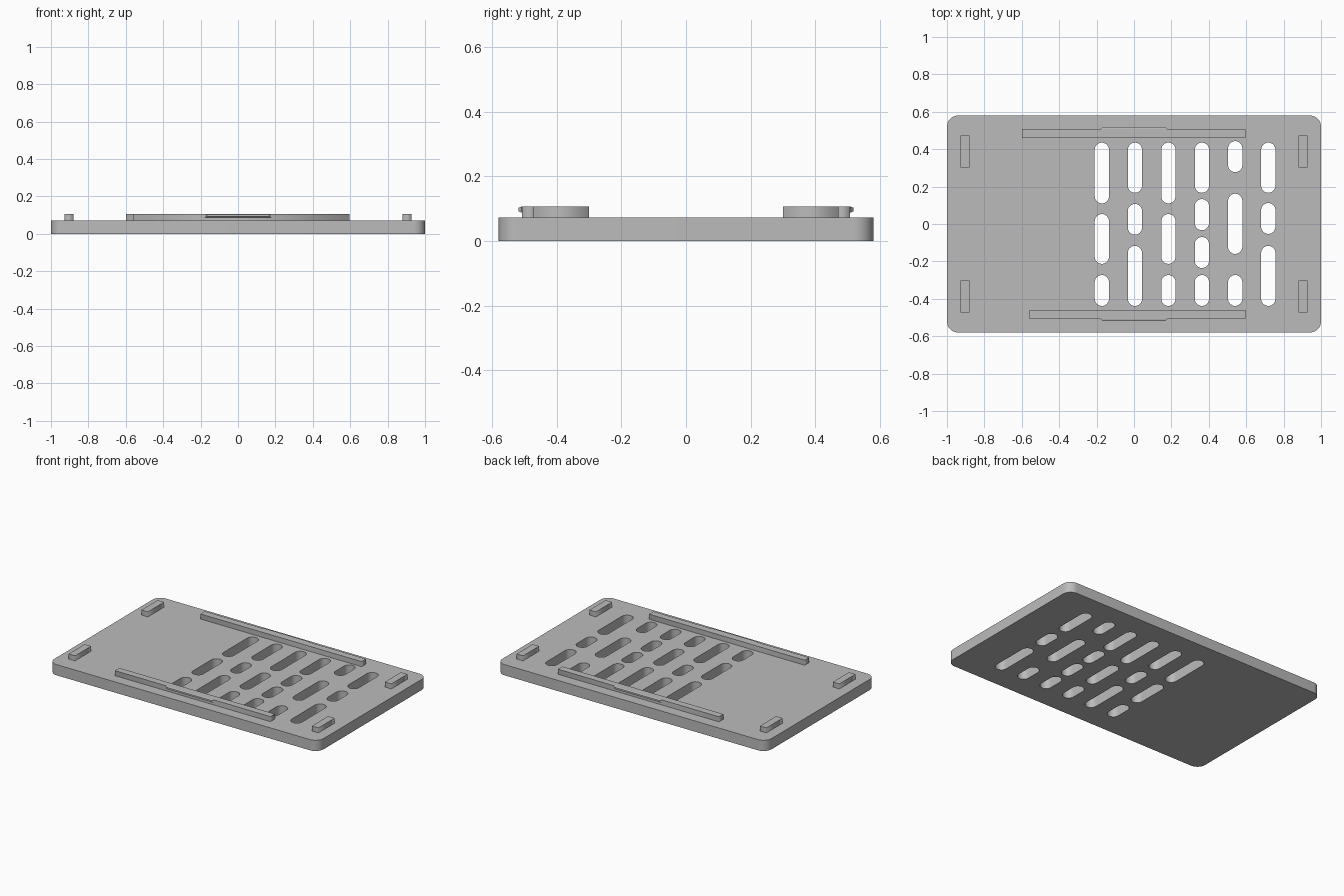
import bpy, bmesh, math

cube = bpy.data.objects.get("Cube")
if cube:
    bpy.data.objects.remove(cube, do_unlink=True)

grey = bpy.data.materials.new("plain grey")
grey.use_nodes = True
colour = (0.5, 0.5, 0.5, 1)
grey.diffuse_color = colour
grey.node_tree.nodes["Principled BSDF"].inputs["Base Color"].default_value = colour

PLATE_TOP, BOSS_TOP = 0.072, 0.106


def rounded_outline(x0, x1, y0, y1, r, steps=12):
    """Outline of a rectangle with round corners."""
    corners = [(x1 - r, y1 - r), (x0 + r, y1 - r), (x0 + r, y0 + r), (x1 - r, y0 + r)]
    points = []
    for quarter, (cx, cy) in enumerate(corners):
        for i in range(steps + 1):
            a = math.pi / 2 * (quarter + i / steps)
            p = (cx + r * math.cos(a), cy + r * math.sin(a))
            if not points or math.dist(p, points[-1]) > 1e-5:
                points.append(p)
    if math.dist(points[0], points[-1]) < 1e-5:
        points.pop()
    return points


def add_object(name, mesh):
    mesh.materials.clear()
    mesh.materials.append(grey)
    obj = bpy.data.objects.new(name, mesh)
    bpy.context.collection.objects.link(obj)
    return obj


def extruded(name, outlines, z0, z1):
    """Solid from an outer outline and any hole outlines."""
    curve = bpy.data.curves.new(name, "CURVE")
    curve.dimensions, curve.fill_mode = "2D", "BOTH"
    curve.extrude = (z1 - z0) / 2
    for outline in outlines:
        spline = curve.splines.new("POLY")
        spline.points.add(len(outline) - 1)
        for point, (x, y) in zip(spline.points, outline):
            point.co = (x, y, 0, 1)
        spline.use_cyclic_u = True
    helper = bpy.data.objects.new(name + " outline", curve)
    bpy.context.collection.objects.link(helper)
    bpy.context.view_layer.update()
    graph = bpy.context.evaluated_depsgraph_get()
    mesh = bpy.data.meshes.new_from_object(helper.evaluated_get(graph))
    bpy.data.objects.remove(helper, do_unlink=True)
    bm = bmesh.new()
    bm.from_mesh(mesh)
    bmesh.ops.remove_doubles(bm, verts=bm.verts, dist=1e-5)
    bmesh.ops.recalc_face_normals(bm, faces=bm.faces)
    bmesh.ops.translate(bm, verts=bm.verts, vec=(0, 0, (z0 + z1) / 2))
    bm.to_mesh(mesh)
    bm.free()
    return add_object(name, mesh)


def block(name, x0, x1, y0, y1):
    """Raised block standing on the plate."""
    return extruded(name, [[(x0, y0), (x1, y0), (x1, y1), (x0, y1)]], PLATE_TOP, BOSS_TOP)


# Vent slots: column x, then lower and upper end of each slot
long_top, mid_top = (0.11, 0.435), (0.167, 0.435)
mid, short_low, long_low = (-0.213, 0.053), (-0.438, -0.273), (-0.438, -0.117)
slots = {
    -0.172: [long_top, mid, short_low],
    0.005: [mid_top, (-0.057, 0.107), long_low],
    0.184: [long_top, mid, short_low],
    0.363: [mid_top, (-0.033, 0.133), (-0.235, -0.07), short_low],
    0.541: [(0.277, 0.443), (-0.16, 0.162), short_low],
    0.718: [mid_top, (-0.053, 0.112), long_low],
}
R = 0.038

# Base plate with its vents
outlines = [rounded_outline(-1, 1, -0.58, 0.58, 0.06)]
for x, column in slots.items():
    outlines += [rounded_outline(x - R, x + R, y0, y1, R) for y0, y1 in column]
plate = extruded("base_plate", outlines, 0, PLATE_TOP)
bpy.ops.object.select_all(action="DESELECT")
plate.select_set(True)
bpy.context.view_layer.objects.active = plate
bpy.ops.object.shade_smooth_by_angle(angle=math.radians(30))

# Corner blocks
for x_side, x0, x1 in (("right", -0.928, -0.88), ("left", 0.88, 0.928)):
    block("front_" + x_side + "_block", x0, x1, -0.472, -0.301)
    block("back_" + x_side + "_block", x0, x1, 0.301, 0.472)

# Long rails
block("back_rail", -0.6, 0.596, 0.46, 0.507)
block("front_rail", -0.56, 0.596, -0.507, -0.46)


# Snap ridges on the outer faces of the rails
def snap_ridge(name, side):
    bm = bmesh.new()
    loops = []
    for y, inset, z0, z1 in ((0.503, 0, 0.088, BOSS_TOP), (0.51, 0, 0.088, BOSS_TOP),
                             (0.518, 0.01, 0.092, 0.103)):
        h = 0.177 - inset
        loops.append([bm.verts.new((x, side * y, z))
                      for x, z in ((-h, z0), (h, z0), (h, z1), (-h, z1))])
    for a, b in zip(loops, loops[1:]):
        for i in range(4):
            j = (i + 1) % 4
            bm.faces.new((a[i], a[j], b[j], b[i]))
    bm.faces.new(loops[0])
    bm.faces.new(loops[-1])
    bmesh.ops.recalc_face_normals(bm, faces=bm.faces)
    mesh = bpy.data.meshes.new(name)
    bm.to_mesh(mesh)
    bm.free()
    add_object(name, mesh)


snap_ridge("back_snap_ridge", 1)
snap_ridge("front_snap_ridge", -1)
